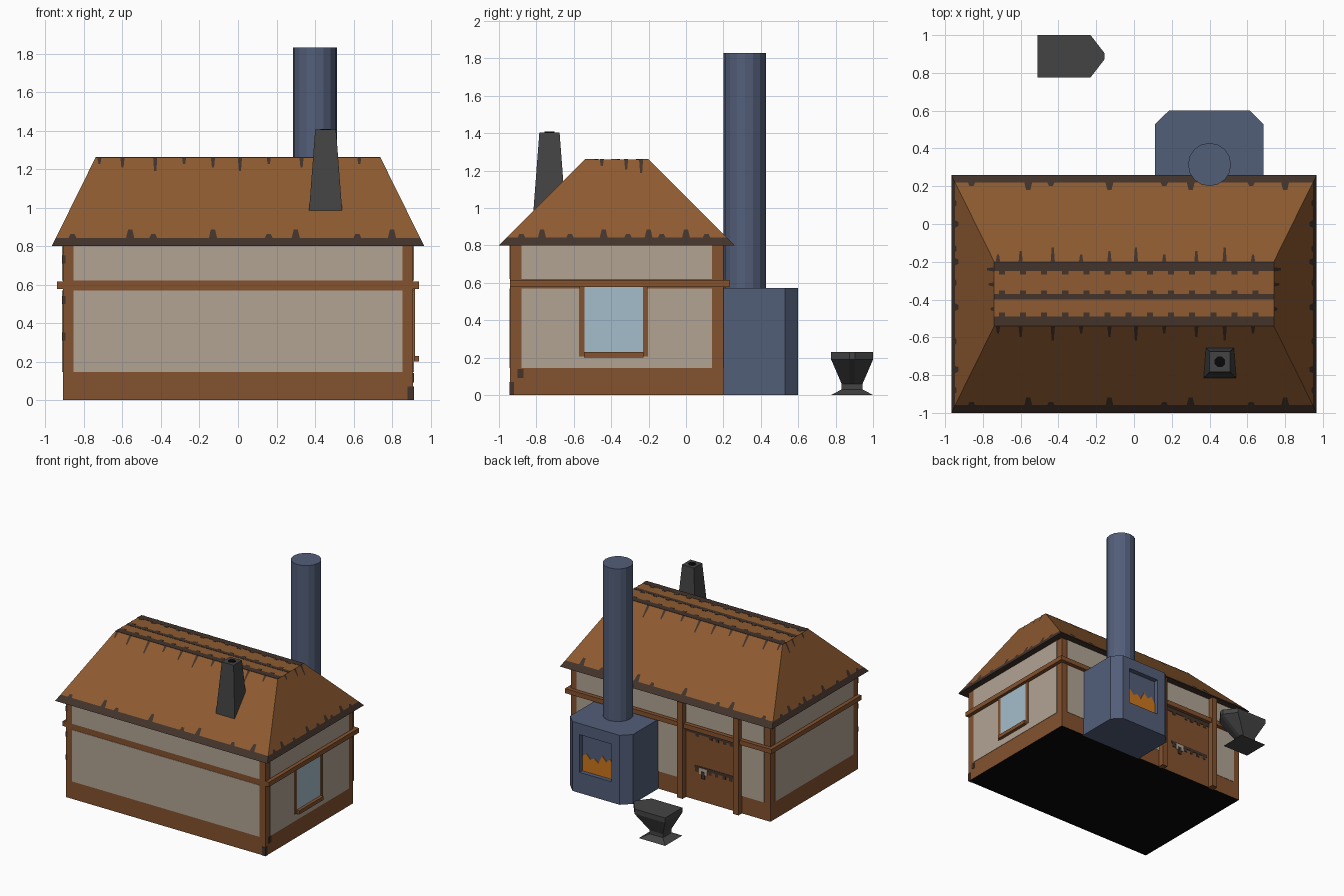
import bpy, bmesh, math
from mathutils import Vector

if "Cube" in bpy.data.objects:
    bpy.data.objects.remove(bpy.data.objects["Cube"])


def mat(name, r, g, b):
    m = bpy.data.materials.new(name)
    lin = [((c / 255 + 0.055) / 1.055) ** 2.4 if c > 10 else c / 255 / 12.92 for c in (r, g, b)]
    m.diffuse_color = (*lin, 1)
    m.use_nodes = True
    m.node_tree.nodes["Principled BSDF"].inputs["Base Color"].default_value = m.diffuse_color
    return m


WOOD = mat("timber_brown", 132, 82, 46)
ROOF = mat("roof_brown", 142, 91, 49)
DARK = mat("charred_brown", 66, 51, 43)
PLASTER = mat("plaster", 178, 164, 148)
GLASS = mat("window_glass", 165, 190, 204)
BLUE = mat("slate_blue", 82, 94, 121)
GREY = mat("iron_grey", 68, 68, 68)
FIRE = mat("fire_orange", 205, 118, 28)
BLACK = mat("black", 8, 8, 8)


def finish(name, bm, *mats):
    bmesh.ops.recalc_face_normals(bm, faces=bm.faces)
    me = bpy.data.meshes.new(name)
    bm.to_mesh(me)
    bm.free()
    for m in mats:
        me.materials.append(m)
    ob = bpy.data.objects.new(name, me)
    bpy.context.collection.objects.link(ob)
    return ob


def loft(rings):
    """Skin between equal-length rings of points and cap both ends."""
    bm = bmesh.new()
    vs = [[bm.verts.new(p) for p in r] for r in rings]
    n = len(rings[0])
    for a, b in zip(vs, vs[1:]):
        for i in range(n):
            bm.faces.new((a[i], a[(i + 1) % n], b[(i + 1) % n], b[i]))
    bm.faces.new(vs[0])
    bm.faces.new(vs[-1])
    bmesh.ops.recalc_face_normals(bm, faces=bm.faces)
    return bm


def rect(x0, x1, y0, y1, z):
    return [(x0, y0, z), (x1, y0, z), (x1, y1, z), (x0, y1, z)]


def box(name, x0, x1, y0, y1, z0, z1, m):
    return finish(name, loft([rect(x0, x1, y0, y1, z0), rect(x0, x1, y0, y1, z1)]), m)


# House body with a black underside
XW, YF, YB = 0.91, -0.94, 0.20
bm = loft([rect(-XW, XW, YF, YB, 0), rect(-XW, XW, YF, YB, 0.82)])
for f in bm.faces:
    f.material_index = 1 if f.normal.z < -0.9 else 0
finish("house_body", bm, WOOD, BLACK)

# Plaster panels, lower and upper rows on each wall
T = 0.003
for row, z0, z1 in (("lower", 0.145, 0.57), ("upper", 0.62, 0.80)):
    box(row + "_front_plaster", -0.855, 0.855, YF - T, YF + T, z0, z1, PLASTER)
    for s, side in ((1, "right"), (-1, "left")):
        box(f"{row}_{side}_plaster", s * XW - T, s * XW + T, -0.88, 0.14, z0, z1, PLASTER)
    spans = ((-0.855, -0.65), (-0.09, 0.855)) if row == "lower" else ((-0.855, 0.855),)
    for x0, x1 in spans:
        box(row + "_back_plaster", x0, x1, YB - T, YB + T, z0, z1, PLASTER)

# Projecting beams on the sides and back
for s, side in ((1, "right"), (-1, "left")):
    box(side + "_beam", s * 0.925 - 0.016, s * 0.925 + 0.016, YF, 0.232, 0.578, 0.616, WOOD)
box("back_beam", -0.92, 0.92, 0.19, 0.232, 0.578, 0.616, WOOD)

# Door posts, dark door markings and small door plate
for x in (-0.625, -0.115):
    box("door_post", x - 0.025, x + 0.025, 0.19, 0.245, 0, 0.80, WOOD)
box("door_head_shadow", -0.60, -0.14, YB - T, YB + T, 0.545, 0.58, DARK)
box("door_middle_band", -0.58, -0.22, YB - T, YB + T, 0.26, 0.285, DARK)
for x in (-0.55, -0.49, -0.42, -0.36, -0.24):
    box("door_char", x - 0.014, x + 0.014, YB - T, YB + T, 0.235, 0.27, DARK)
    box("door_char_top", x - 0.02, x + 0.01, YB - T, YB + T, 0.525, 0.55, DARK)
box("door_plate", -0.335, -0.265, YB - 2 * T, YB + 2 * T, 0.225, 0.275, PLASTER)
box("door_knob_mark", -0.315, -0.285, YB - T, YB + 3 * T, 0.19, 0.25, DARK)

# Right window: glass, jambs and projecting sill
box("window_glass", XW, XW + 0.005, -0.545, -0.225, 0.225, 0.578, GLASS)
for y in (-0.557, -0.217):
    box("window_jamb", XW, XW + 0.009, y - 0.014, y + 0.014, 0.205, 0.578, WOOD)
box("window_sill", XW - 0.01, 0.94, -0.545, -0.228, 0.20, 0.23, WOOD)

# Small charred marks at the corner posts
for z in (0.31, 0.50, 0.71):
    box("front_corner_char", -XW - T, -XW + 0.015, YF - T, YF + 0.015, z, z + 0.04, DARK)
box("front_low_char", 0.88, XW + T, YF - T, YF + 0.02, 0.0, 0.07, DARK)
box("side_low_char", XW - T, XW + T, -0.90, -0.87, 0.09, 0.14, DARK)


# Hipped roof with flat top and dark eave band
def roof_ring(t):
    x = 0.967 - 0.227 * t
    return rect(-x, x, -1 + 0.46 * t, 0.26 - 0.46 * t, 0.80 + 0.46 * t)


bm = loft([roof_ring(0), roof_ring(0.09), roof_ring(1)])
for f in bm.faces:
    f.material_index = 1 if f.calc_center_median().z < 0.84 else 0
finish("roof", bm, ROOF, DARK)

# Ragged dark shingle marks along eaves and ridges
slopes = {
    "front": (lambda u, t: Vector((u, -1 + 0.46 * t, 0.8 + 0.46 * t)), Vector((0, -0.7, 0.7))),
    "back": (lambda u, t: Vector((u, 0.26 - 0.46 * t, 0.8 + 0.46 * t)), Vector((0, 0.7, 0.7))),
    "right": (lambda u, t: Vector((0.967 - 0.227 * t, u, 0.8 + 0.46 * t)), Vector((0.9, 0, 0.44))),
    "left": (lambda u, t: Vector((-0.967 + 0.227 * t, u, 0.8 + 0.46 * t)), Vector((-0.9, 0, 0.44))),
}
for side, (P, n) in slopes.items():
    long = side in ("front", "back")
    eave = (-0.86, -0.56, -0.44, -0.13, 0.16, 0.3, 0.62, 0.8) if long else \
        (-0.88, -0.77, -0.62, -0.44, -0.31, -0.2, -0.13, 0.0, 0.11)
    ridge = (-0.72, -0.6, -0.43, -0.28, -0.13, 0.01, 0.16, 0.33, 0.48, 0.63) if long else (-0.45, -0.32, -0.24)
    bm = bmesh.new()
    marks = [(u, 0.08, 0.13 + 0.05 * (i % 2), 0.022) for i, u in enumerate(eave)]
    marks += [(u, 1.0, 0.92 - 0.04 * (i % 3), 0.011) for i, u in enumerate(ridge)]
    for u, t0, t1, w in marks:
        pts = [P(u - w, t0), P(u + w, t0), P(u + w * 0.5, t1), P(u - w * 0.5, t1)]
        bm.faces.new([bm.verts.new(p + n * 0.003) for p in pts])
    finish(side + "_shingle_marks", bm, DARK)

# Dark stripes with ticks on the flat roof top
for y0, y1 in ((-0.25, -0.20), (-0.40, -0.37), (-0.54, -0.49)):
    box("roof_top_stripe", -0.74, 0.74, y0, y1, 1.258, 1.262, DARK)
for y in (-0.255, -0.365, -0.48):
    for i in range(13):
        x = -0.70 + 0.112 * i
        box("roof_top_tick", x - 0.016, x + 0.016, y - 0.012, y + 0.012, 1.258, 1.262, DARK)

# Tapered chimney with black flue hole
CX, CY = 0.455, -0.73
bm = loft([rect(CX - h, CX + h, CY - h, CY + h, z) for h, z in ((0.09, 0.93), (0.054, 1.405))])
finish("chimney", bm, GREY)
disc = [(CX + 0.03 * math.cos(a), CY + 0.03 * math.sin(a)) for a in [math.pi * (i + 0.5) / 4 for i in range(8)]]
finish("chimney_flue", loft([[(x, y, z) for x, y in disc] for z in (1.40, 1.408)]), BLACK)

# Forge body with chamfered back corners and recessed fire opening
outline = [(0.112, 0.19), (0.685, 0.19), (0.685, 0.53), (0.614, 0.60), (0.185, 0.60), (0.112, 0.53)]
bm = loft([[(x, y, z) for x, y in outline] for z in (0, 0.572)])
face = max(bm.faces, key=lambda f: f.normal.y)
for y in (0.60, 0.56):
    bmesh.ops.inset_region(bm, faces=[face], thickness=0.01)
    c = face.calc_center_median()
    for v in face.verts:
        v.co = (0.55 if v.co.x > c.x else 0.26, y, 0.48 if v.co.z > c.z else 0.17)
finish("forge", bm, BLUE)

# Flames: flat zigzag plate at the back of the opening
tops = (0.29, 0.32, 0.28, 0.30, 0.27, 0.34, 0.30, 0.33, 0.28)
flame = [(0.26, 0.17), (0.55, 0.17)] + [(0.55 - 0.29 * i / 8, z) for i, z in enumerate(tops)]
finish("forge_fire", loft([[(x, y, z) for x, z in flame] for y in (0.558, 0.565)]), FIRE)

# Forge flue pipe
pipe = [(0.40 + 0.114 * math.cos(i * math.pi / 8), 0.315 + 0.114 * math.sin(i * math.pi / 8)) for i in range(16)]
finish("forge_pipe", loft([[(x, y, z) for x, y in pipe] for z in (0.56, 1.83)]), BLUE)


# Anvil: pointed top, narrow waist, flared foot
def anvil_ring(x0, x1, tip, h, z):
    return [(x0, 0.888 - h, z), (x1, 0.888 - h, z), (tip, 0.873, z),
            (tip, 0.903, z), (x1, 0.888 + h, z), (x0, 0.888 + h, z)]


finish("anvil", loft([
    anvil_ring(-0.51, -0.27, -0.27, 0.112, 0),
    anvil_ring(-0.45, -0.33, -0.33, 0.056, 0.03),
    anvil_ring(-0.45, -0.33, -0.33, 0.056, 0.06),
    anvil_ring(-0.51, -0.23, -0.155, 0.112, 0.19),
    anvil_ring(-0.51, -0.23, -0.155, 0.112, 0.23)]), GREY)
